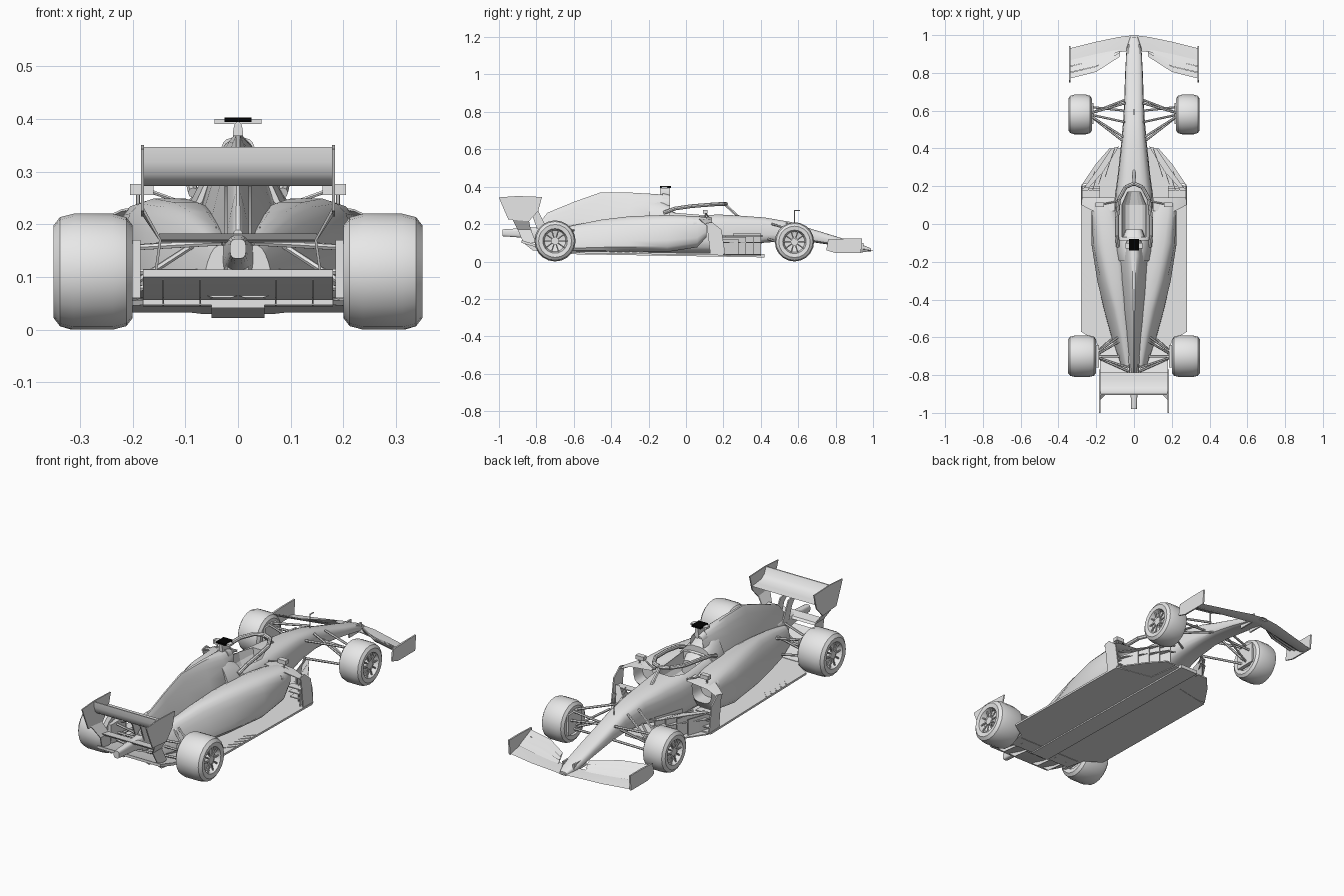
import bpy
import bmesh
from math import sin, cos, pi, radians
from mathutils import Vector

default_cube = bpy.data.objects.get("Cube")
if default_cube:
    bpy.data.objects.remove(default_cube, do_unlink=True)


def material(name, rgb):
    mat = bpy.data.materials.new(name)
    mat.use_nodes = True
    mat.diffuse_color = (*rgb, 1)
    mat.node_tree.nodes["Principled BSDF"].inputs["Base Color"].default_value = (*rgb, 1)
    return mat


GREY = material("light grey", (.8, .8, .8))
BLACK = material("black", (0, 0, 0))
parts = []


def finish(name, bm, mirror=False, mat=GREY):
    bmesh.ops.recalc_face_normals(bm, faces=bm.faces)
    mesh = bpy.data.meshes.new(name)
    bm.to_mesh(mesh)
    bm.free()
    mesh.materials.append(mat)
    obj = bpy.data.objects.new(name, mesh)
    bpy.context.scene.collection.objects.link(obj)
    if mirror:
        obj.modifiers.new("Mirror", 'MIRROR')
    parts.append(obj)
    return obj


def skin(bm, rings):
    """Join matching rings of points with quads and close both ends."""
    loops = [[bm.verts.new(p) for p in ring] for ring in rings]
    n = len(loops[0])
    for a, b in zip(loops, loops[1:]):
        for i in range(n):
            j = (i + 1) % n
            bm.faces.new((a[i], a[j], b[j], b[i]))
    return bm.faces.new(loops[0]), bm.faces.new(loops[-1])


def loft(name, rings, mirror=False, mat=GREY):
    bm = bmesh.new()
    skin(bm, rings)
    return finish(name, bm, mirror, mat)


def extrude(name, axis, outline, low, high, mirror=False, mat=GREY):
    def place(p, d):
        return (d, *p) if axis == 'x' else (*p, d)
    return loft(name, [[place(p, d) for p in outline] for d in (low, high)], mirror, mat)


def box(name, x, y, z, mirror=False, mat=GREY):
    outline = [(x[0], y[0]), (x[1], y[0]), (x[1], y[1]), (x[0], y[1])]
    return extrude(name, 'z', outline, *z, mirror, mat)


def oval(y, centre, bottom_w, top_w, low, high, n=16):
    """Rounded-box section whose half width changes from bottom to top."""
    ring = []
    for i in range(n):
        a = 2 * pi * (i + .5) / n
        c, s = [abs(v) ** .6 * (1 if v > 0 else -1) for v in (cos(a), sin(a))]
        t = (s + 1) / 2
        ring.append((centre + c * (bottom_w + (top_w - bottom_w) * t), y, low + (high - low) * t))
    return ring


def body(name, sections, mirror=False):
    return loft(name, [oval(*s) for s in sections], mirror)


def rods(name, pairs, radius, mirror=True, sides=6):
    """Straight round bars between pairs of points."""
    bm = bmesh.new()
    for a, b in pairs:
        a, b = Vector(a), Vector(b)
        q = (b - a).to_track_quat('Z', 'Y')
        ring = [q @ Vector((radius * cos(2 * pi * i / sides), radius * sin(2 * pi * i / sides), 0))
                for i in range(sides)]
        skin(bm, [[p + end for p in ring] for end in (a, b)])
    return finish(name, bm, mirror)


def wing(name, stations, thick=.006):
    """Aerofoil along x; stations are (x, front y, rear y, front z, rear z)."""
    rings = []
    for x, y0, y1, z0, z1 in stations:
        ym, zm = (y0 + y1) / 2, (z0 + z1) / 2 - .004
        rings.append([(x, y0, z0), (x, ym, zm + thick), (x, y1, z1 + .002),
                      (x, y1, z1 - .002), (x, ym, zm - thick)])
    return loft(name, rings, True)


# Survival cell and nose
tub = body("nose_and_tub", [
    (.99, 0, .022, .018, .052, .07), (.93, 0, .042, .036, .06, .095),
    (.8, 0, .05, .042, .085, .135), (.66, 0, .055, .046, .105, .178),
    (.56, 0, .06, .05, .11, .212), (.42, 0, .073, .062, .1, .236),
    (.26, 0, .09, .08, .06, .248), (.16, 0, .105, .092, .045, .253),
    (-.08, 0, .12, .1, .045, .272), (-.2, 0, .12, .075, .045, .27)])

# Cockpit opening
cutter = body("cockpit_cutter", [
    (.17, 0, .035, .035, .19, .4), (.1, 0, .065, .065, .17, .4), (-.07, 0, .065, .065, .17, .4)])
cutter.hide_render = True
cutter.hide_set(True)
parts.remove(cutter)
cut = tub.modifiers.new("Cockpit", 'BOOLEAN')
cut.operation, cut.object, cut.solver = 'DIFFERENCE', cutter, 'EXACT'
body("seat_headrest", [
    (-.03, 0, .045, .04, .16, .245), (-.08, 0, .07, .055, .16, .275)])
body("roll_hoop_fairing", [
    (-.085, 0, .115, .05, .22, .3), (-.14, 0, .115, .045, .2, .33), (-.195, 0, .1, .04, .2, .33)])

# Engine cover with tall spine and hollow intake
bm = bmesh.new()
mouth, _ = skin(bm, [oval(*s) for s in [
    (-.085, 0, .04, .03, .285, .355), (-.17, 0, .085, .03, .2, .362),
    (-.3, 0, .1, .02, .12, .37), (-.46, 0, .085, .01, .08, .37),
    (-.6, 0, .06, .008, .08, .32), (-.74, 0, .035, .008, .09, .262),
    (-.8, 0, .025, .01, .1, .19)]])
bmesh.ops.inset_region(bm, faces=[mouth], thickness=.008)
bmesh.ops.translate(bm, verts=mouth.verts, vec=(0, -.04, .01))
finish("engine_cover", bm)

# Sidepods with hollow inlets and a narrow tail
bm = bmesh.new()
inlet, _ = skin(bm, [oval(*s) for s in [
    (.11, .165, .05, .06, .13, .235), (.06, .155, .07, .07, .075, .243),
    (-.1, .13, .105, .08, .05, .25), (-.3, .1, .112, .06, .05, .243),
    (-.45, .075, .105, .04, .05, .225), (-.6, .05, .085, .03, .05, .195),
    (-.75, .03, .045, .02, .06, .16)]])
bmesh.ops.inset_region(bm, faces=[inlet], thickness=.012)
bmesh.ops.translate(bm, verts=inlet.verts, vec=(0, -.07, 0))
finish("sidepod", bm, True)

# Raked floor, plank and raised diffuser
edge = [(0, .4), (.07, .4), (.09, .24), (.28, .2), (.28, -.57), (.2, -.62), (.18, -.72), (0, -.72)]
loft("floor", [[(x, y, .036 - .015 * y + h) for x, y in edge] for h in (0, .01)], True)
extrude("plank", 'x', [(.42, .022), (-.72, .041), (-.72, .05), (.42, .04)], -.05, .05)
loft("diffuser", [[(-w, y, z), (w, y, z), (w, y, z + .014), (-w, y, z + .014)]
                  for w, y, z in ((.18, -.64, .044), (.18, -.78, .07), (.18, -.88, .1))])
for i, x in enumerate((.07, .14)):
    extrude(f"diffuser_strake_{i}", 'x', [(-.68, .045), (-.82, .06), (-.87, .1), (-.68, .06)],
            x, x + .003, True)
for i in range(5):
    y = -.3 - .04 * i
    extrude(f"floor_slot_{i}", 'z', [(.24, y), (.275, y + .04), (.275, y + .05), (.24, y + .01)],
            .04 - .015 * y, .048 - .015 * y, True)

# Bargeboards on a foot plate, side deflectors
extrude("bargeboard_foot", 'z', [(.07, .4), (.13, .4), (.2, .32), (.275, .21), (.09, .22)],
        .034, .04, True)
for i in range(4):
    x, y, top = .12 + .035 * i, .4 - .04 * i, .15 - .01 * i
    path = [(x - .02, y), (x + .005, y - .07), (x + .03, y - .15)]
    outline = path + [(px + .004, py) for px, py in reversed(path)]
    extrude(f"bargeboard_{i}", 'z', outline, .035, top, True)
for i in range(2):
    z = .1 + .035 * i
    extrude(f"bargeboard_vane_{i}", 'z', [(.08, .41), (.12, .4), (.2, .28), (.265, .19), (.24, .19),
                                          (.16, .28)], z, z + .004, True)
extrude("side_deflector", 'x', [(.21, .04), (.19, .17), (.14, .21), (.11, .205), (.13, .04)],
        .272, .278, True)
for i in range(3):
    box(f"deflector_slat_{i}", (.18, .275), (.16 - .01 * i, .2 - .01 * i),
        (.06 + .03 * i, .065 + .03 * i), True)
wing("deflector_bridge", [(.1, .14, .07, .235, .24), (.22, .14, .07, .222, .227),
                          (.277, .14, .1, .195, .2)])

# Front wing: main plane, stacked flaps and end plates
wing("front_wing_main", [(0, 1, .92, .06, .068), (.08, .99, .91, .06, .066),
                         (.2, .965, .89, .052, .062), (.34, .93, .86, .048, .06)])
for i in range(3):
    d, z = .033 * i, .066 + .015 * i
    wing(f"front_wing_flap_{i}", [(.075, .925 - d / 4, .908 - d / 3, z, z + .01),
                                  (.2, .9 - d, .865 - d * .9, z, z + .014),
                                  (.335, .868 - d, .837 - d, z, z + .014)], .004)
extrude("front_wing_end_plate", 'x', [(.935, .045), (.942, .122), (.85, .122), (.76, .118),
                                      (.75, .06), (.8, .045)], .337, .345, True)
box("front_wing_pylon", (.025, .033), (.85, .95), (.058, .1), True)

# Rear wing with rounded back, end plates and supports
extrude("rear_wing", 'x', [(-.785, .29), (-.82, .277), (-.855, .273), (-.88, .279), (-.896, .294),
                           (-.904, .318), (-.906, .347), (-.9, .347), (-.885, .315),
                           (-.86, .298), (-.82, .294)], -.18, .18)
extrude("rear_wing_end_plate", 'x', [(-.77, .345), (-.9, .35), (-1, .343), (-.985, .305),
                                     (-.95, .225), (-.84, .215), (-.79, .27)], .178, .184, True)
loft("end_plate_leg", [[(.184, -.93, .23), (.184, -.84, .22), (.178, -.84, .22), (.178, -.93, .23)],
                       [(.15, -.9, .17), (.15, -.83, .17), (.145, -.83, .17), (.145, -.9, .17)],
                       [(.16, -.87, .1), (.16, -.8, .1), (.155, -.8, .1), (.155, -.87, .1)]], True)
extrude("rear_wing_pylon", 'x', [(-.74, .17), (-.79, .27), (-.84, .28), (-.86, .28),
                                 (-.82, .24), (-.79, .16)], .02, .026, True)
extrude("lower_beam", 'x', [(-.82, .165), (-.87, .17), (-.88, .182), (-.83, .175)], -.15, .15)
body("crash_structure", [(-.7, 0, .035, .03, .09, .19), (-.85, 0, .02, .02, .125, .18),
                         (-.98, 0, .015, .015, .135, .172)])

# Wheels: tyre, dished rim and spokes
spins = 20
for end, y, x, width, radius in (("front", .58, .285, .125, .105), ("rear", -.7, .275, .15, .11)):
    profile = [(-.3, .3), (-.36, .55), (-.48, .6), (-.5, .8), (-.42, .94), (-.25, 1),
               (.25, 1), (.42, .94), (.5, .8), (.48, .6), (.3, .52), (.22, .1)]
    loft(f"{end}_wheel", [[(x + o * width, y + r * radius * cos(2 * pi * k / spins),
                            radius + r * radius * sin(2 * pi * k / spins)) for k in range(spins)]
                          for o, r in profile], True)
    spokes = []
    for k in range(10):
        c, s = cos(pi * k / 5), sin(pi * k / 5)
        spokes.append([(x + width * .4, y + r * radius * c, radius + r * radius * s) for r in (.1, .57)])
    rods(f"{end}_wheel_spokes", spokes, .004)
    rods(f"{end}_hub", [((x - width / 2, y, radius), (x + width * .43, y, radius))], .02, sides=12)

# Suspension arms
rods("front_suspension", [
    ((.045, .64, .18), (.235, .585, .165)), ((.055, .46, .2), (.235, .575, .165)),
    ((.04, .66, .12), (.235, .585, .075)), ((.06, .44, .12), (.235, .575, .075)),
    ((.05, .54, .205), (.235, .58, .08)), ((.05, .6, .15), (.235, .62, .13))], .006)
rods("rear_suspension", [
    ((.03, -.56, .17), (.21, -.69, .155)), ((.03, -.76, .165), (.21, -.7, .155)),
    ((.04, -.54, .1), (.21, -.69, .075)), ((.03, -.78, .1), (.21, -.7, .075)),
    ((.04, -.6, .19), (.21, -.7, .08)), ((.03, -.7, .11), (.21, -.7, .11))], .006)
box("front_brake_duct", (.215, .235), (.53, .64), (.06, .165), True)
box("rear_brake_duct", (.185, .21), (-.76, -.64), (.06, .17), True)

# Halo hoop and centre pillar
hoop = [(0, .215, .308), (.045, .195, .308), (.08, .13, .304), (.09, .03, .296),
        (.09, -.06, .283), (.085, -.12, .26)]
rods("halo_hoop", list(zip(hoop, hoop[1:])), .01, sides=8)
rods("halo_pillar", [((0, .28, .24), (0, .205, .308))], .008, False)

# Mirrors on stalks
box("mirror", (.16, .205), (.09, .115), (.256, .276), True)
rods("mirror_stalk", [((.09, .12, .235), (.165, .105, .262)), ((.19, .1, .23), (.19, .105, .258))], .004)

# Camera pod on the roll hoop, pitot tube
body("camera_pylon", [(-.085, 0, .012, .008, .34, .394), (-.14, 0, .012, .008, .34, .394)])
box("camera_pod", (-.045, .045), (-.13, -.1), (.39, .4))
box("camera_cover", (-.026, .026), (-.14, -.08), (.394, .403), mat=BLACK)
rods("pitot_tube", [((0, .58, .2), (0, .58, .275)), ((0, .58, .272), (0, .61, .272))], .003, False)

# Smooth curved surfaces, keep creases sharp
bpy.ops.object.select_all(action='DESELECT')
for part in parts:
    part.select_set(True)
bpy.context.view_layer.objects.active = parts[0]
bpy.ops.object.shade_smooth_by_angle(angle=radians(35))
